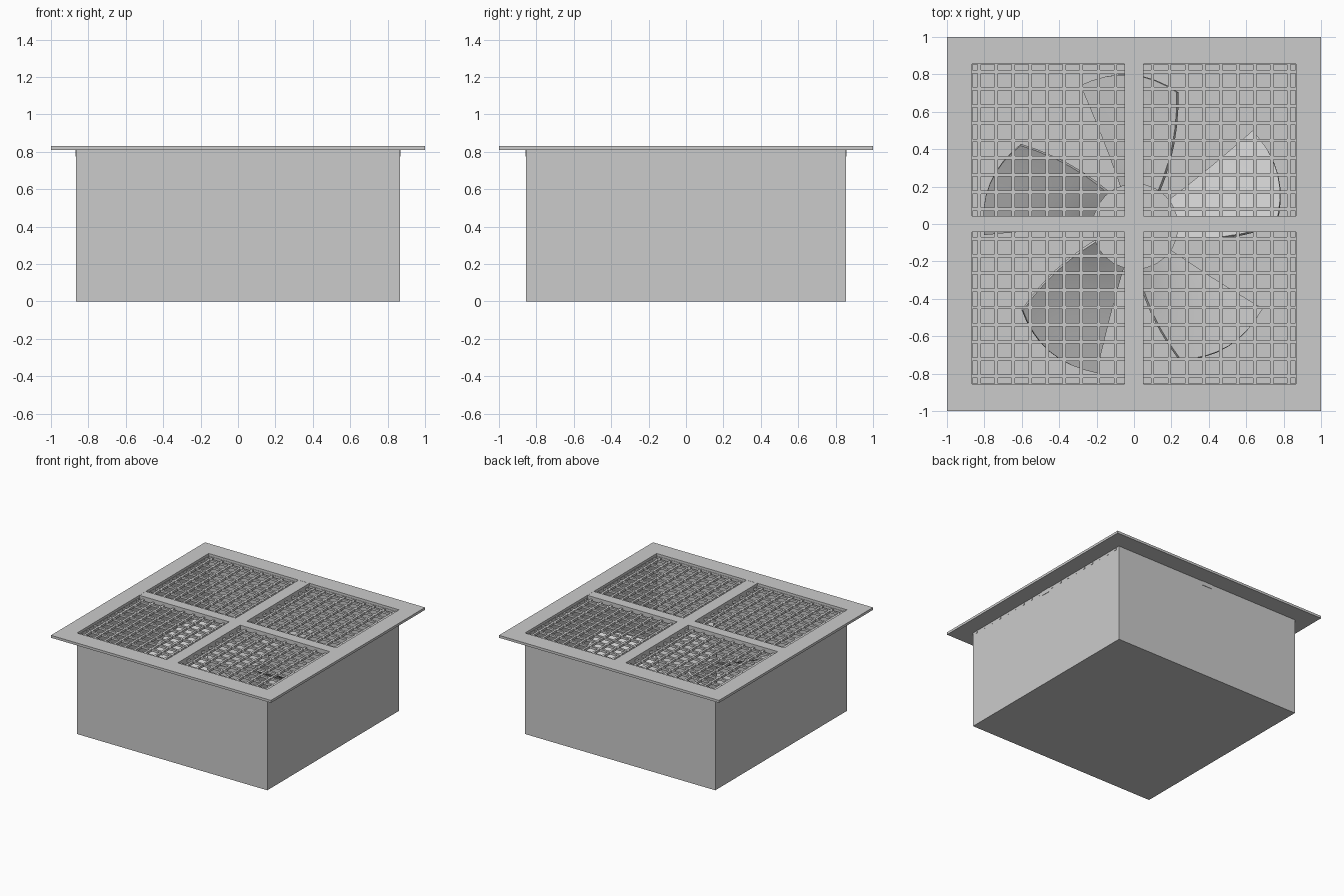
import bpy, bmesh, math
from mathutils import Matrix, Vector

if "Cube" in bpy.data.objects:
    bpy.data.objects.remove(bpy.data.objects["Cube"])

HX, HY, TOP = 0.865, 0.855, 0.81   # housing half sizes and height


def finish(name, bm):
    bmesh.ops.recalc_face_normals(bm, faces=bm.faces)
    me = bpy.data.meshes.new(name)
    bm.to_mesh(me)
    bm.free()
    ob = bpy.data.objects.new(name, me)
    bpy.context.collection.objects.link(ob)
    return ob


def add_box(bm, x0, x1, y0, y1, z0, z1):
    size = Matrix.Diagonal((x1 - x0, y1 - y0, z1 - z0, 1))
    place = Matrix.Translation(((x0 + x1) / 2, (y0 + y1) / 2, (z0 + z1) / 2))
    bmesh.ops.create_cube(bm, size=1, matrix=place @ size)


# open-topped sheet metal housing
bm = bmesh.new()
add_box(bm, -HX, HX, -HY, HY, 0, TOP)
lid = [f for f in bm.faces if f.calc_center_median().z > TOP - 0.01]
bmesh.ops.delete(bm, geom=lid, context='FACES')
housing = finish("housing", bm)
wall = housing.modifiers.new("wall", 'SOLIDIFY')
wall.thickness, wall.offset = 0.004, -1

# flat flange: a square plate with a rectangular opening
bm = bmesh.new()
corners = [(-1, -1), (1, -1), (1, 1), (-1, 1)]
rings = [[bm.verts.new((x * sx, y * sy, z)) for x, y in corners]
         for sx, sy, z in ((1, 1, TOP), (1, 1, 0.83), (HX, HY, 0.83), (HX, HY, TOP))]
for r in range(4):
    a, b = rings[r], rings[(r + 1) % 4]
    for i in range(4):
        j = (i + 1) % 4
        bm.faces.new((a[i], a[j], b[j], b[i]))
finish("flange", bm)

# cross bars dividing the opening into four
bm = bmesh.new()
add_box(bm, -0.05, 0.05, -HY - 0.003, HY + 0.003, 0.775, 0.829)
add_box(bm, -HX - 0.003, HX + 0.003, -0.042, 0.042, 0.775, 0.8285)
finish("cross_bars", bm)

# fine grille bars, nine per half in each direction
bm = bmesh.new()
for i in range(9):
    px, py = 0.099 + i * 0.0911, 0.078 + i * 0.0921
    for s in (-1, 1):
        add_box(bm, s * px - 0.009, s * px + 0.009, -HY, HY, 0.789, 0.807)
        add_box(bm, -HX - 0.002, HX + 0.002, s * py - 0.009, s * py + 0.009, 0.79, 0.808)
finish("grille", bm)

# fan hub on a slim motor shaft
CX, CY = 0.007, -0.013
for name, radius, z0, z1 in (("fan_hub", 0.23, 0.32, 0.56), ("motor_shaft", 0.05, 0, 0.32)):
    bm = bmesh.new()
    bmesh.ops.create_cone(bm, cap_ends=True, segments=24, radius1=radius, radius2=radius,
                          depth=z1 - z0, matrix=Matrix.Translation((CX, CY, (z0 + z1) / 2)))
    ob = finish(name, bm)
    ob.data.shade_smooth()
    ob.data.set_sharp_from_angle(angle=math.radians(35))

# five pitched blades: grid between high edge and low edge
RAD, ACROSS = 6, 8
bm = bmesh.new()
for k in range(5):
    grid = []
    for i in range(RAD + 1):
        t = i / RAD
        row = []
        for j in range(ACROSS + 1):
            u = j / ACROSS
            a0 = 127 + 17.5 * t ** 0.8          # high edge angle
            a1 = 181 + 2 * t                    # low edge angle
            a = math.radians(a0 + (a1 - a0) * u + 72 * k)
            tip = 0.752 + 0.058 * u + 0.03 * math.sin(math.pi * u)
            r = 0.21 + (tip - 0.21) * t
            drop = 0.16 + 0.06 * t
            row.append(bm.verts.new((CX + r * math.cos(a), CY + r * math.sin(a),
                                     0.44 + drop * (0.5 - u))))
        grid.append(row)
    for i in range(RAD):
        for j in range(ACROSS):
            bm.faces.new((grid[i][j], grid[i + 1][j], grid[i + 1][j + 1], grid[i][j + 1]))
blades = finish("fan_blades", bm)
blades.data.shade_smooth()
sheet = blades.modifiers.new("thickness", 'SOLIDIFY')
sheet.thickness, sheet.offset = 0.02, 0
bpy.context.view_layer.objects.active = blades
blades.select_set(True)
bpy.ops.object.modifier_apply(modifier="thickness")
bpy.ops.object.shade_smooth_by_angle(angle=math.radians(35))
